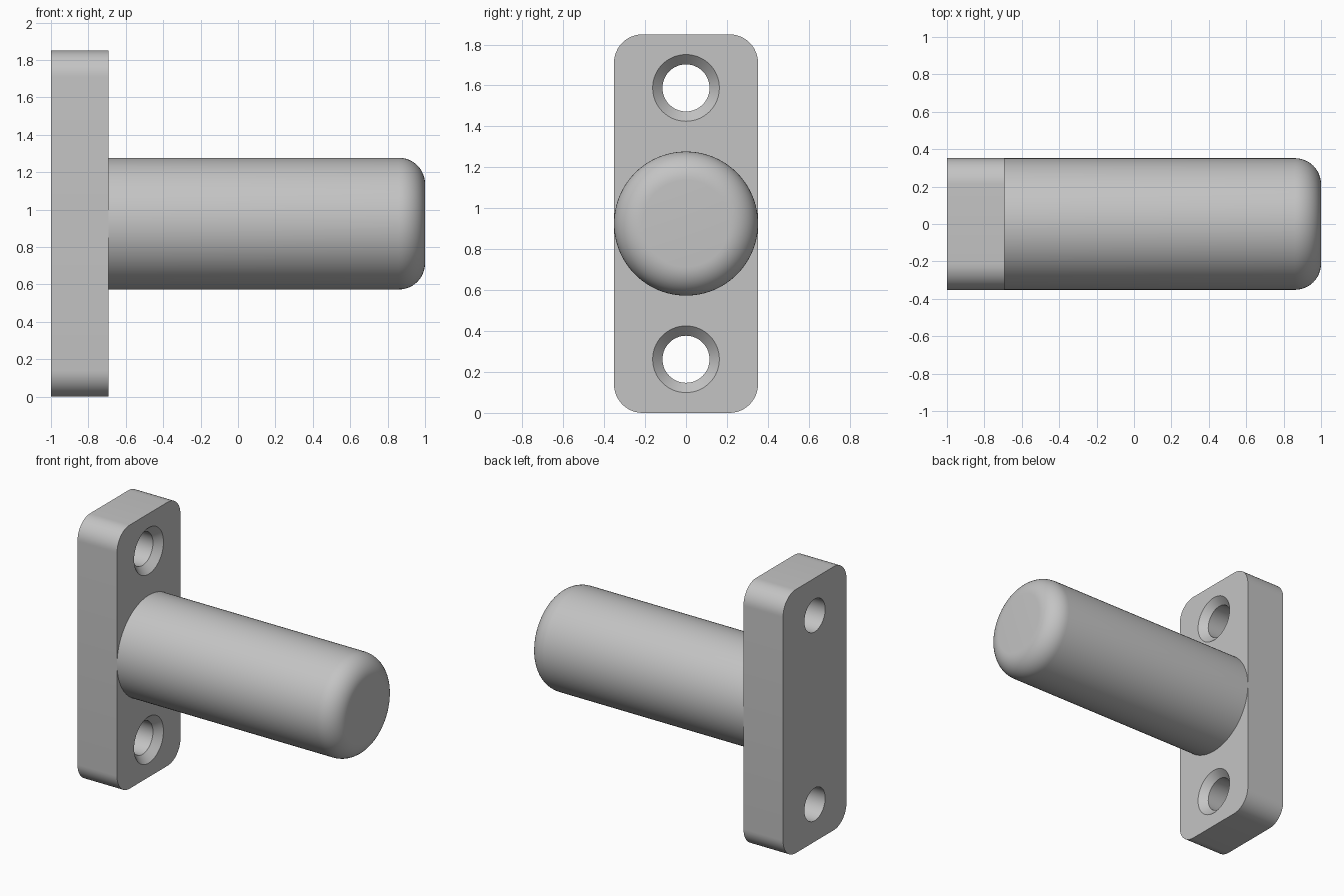
import bpy, bmesh, math
from mathutils import Matrix

cube = bpy.data.objects.get("Cube")
if cube:
    bpy.data.objects.remove(cube, do_unlink=True)

BACK, FACE, TIP = -1.0, -0.693, 1.0
HALF_W, HEIGHT, FILLET = 0.352, 1.85, 0.14
MID = HEIGHT / 2
HOLE_R, SINK_R, HOLE_OFFSET = 0.115, 0.163, 0.663

grey = bpy.data.materials.new("plain grey")
grey.use_nodes = True
colour = (0.55, 0.55, 0.55, 1)
grey.diffuse_color = colour
grey.node_tree.nodes["Principled BSDF"].inputs["Base Color"].default_value = colour


def add_object(name, bm):
    bmesh.ops.recalc_face_normals(bm, faces=bm.faces)
    mesh = bpy.data.meshes.new(name)
    bm.to_mesh(mesh)
    bm.free()
    mesh.materials.append(grey)
    obj = bpy.data.objects.new(name, mesh)
    bpy.context.collection.objects.link(obj)
    return obj


def lathe_x(bm, profile, z, steps=96):
    """Closed solid from (x, radius) rings around a line along x."""
    rings = []
    for x, r in profile:
        rings.append([bm.verts.new((x, r * math.cos(math.tau * i / steps),
                                    z + r * math.sin(math.tau * i / steps)))
                      for i in range(steps)])
    for a, b in zip(rings, rings[1:]):
        for i in range(steps):
            j = (i + 1) % steps
            bm.faces.new((a[i], a[j], b[j], b[i]))
    bm.faces.new(rings[0])
    bm.faces.new(rings[-1])


def smooth(obj):
    bpy.ops.object.select_all(action="DESELECT")
    obj.select_set(True)
    bpy.context.view_layer.objects.active = obj
    bpy.ops.object.shade_smooth_by_angle(angle=math.radians(30))


# Mounting plate with four rounded corners
bm = bmesh.new()
bmesh.ops.create_cube(bm, size=1, matrix=Matrix.Translation(((BACK + FACE) / 2, 0, MID))
                      @ Matrix.Diagonal((FACE - BACK, 2 * HALF_W, HEIGHT, 1)))
corners = [e for e in bm.edges if abs(e.verts[0].co.x - e.verts[1].co.x) > 0.1]
bmesh.ops.bevel(bm, geom=corners, offset=FILLET, segments=12, profile=0.5, affect="EDGES")
plate = add_object("mounting_plate", bm)

# Countersunk screw holes
bm = bmesh.new()
depth = SINK_R - HOLE_R
for side in (-1, 1):
    lathe_x(bm, [(BACK - 0.1, HOLE_R), (FACE - depth, HOLE_R), (FACE, SINK_R),
                 (FACE + 0.1, SINK_R)], MID + side * HOLE_OFFSET, 64)
cutter = add_object("screw_hole_cutter", bm)
cutter.hide_render = True
cut = plate.modifiers.new("screw holes", "BOOLEAN")
cut.operation = "DIFFERENCE"
cut.solver = "EXACT"
cut.object = cutter
bpy.context.view_layer.objects.active = plate
bpy.ops.object.modifier_apply(modifier=cut.name)
bpy.data.objects.remove(cutter, do_unlink=True)
smooth(plate)

# Round post with a filleted tip
bm = bmesh.new()
profile = [(FACE, HALF_W)]
for k in range(13):
    a = math.pi / 2 * k / 12
    profile.append((TIP - FILLET + FILLET * math.sin(a),
                    HALF_W - FILLET + FILLET * math.cos(a)))
lathe_x(bm, profile, MID)
smooth(add_object("round_post", bm))
